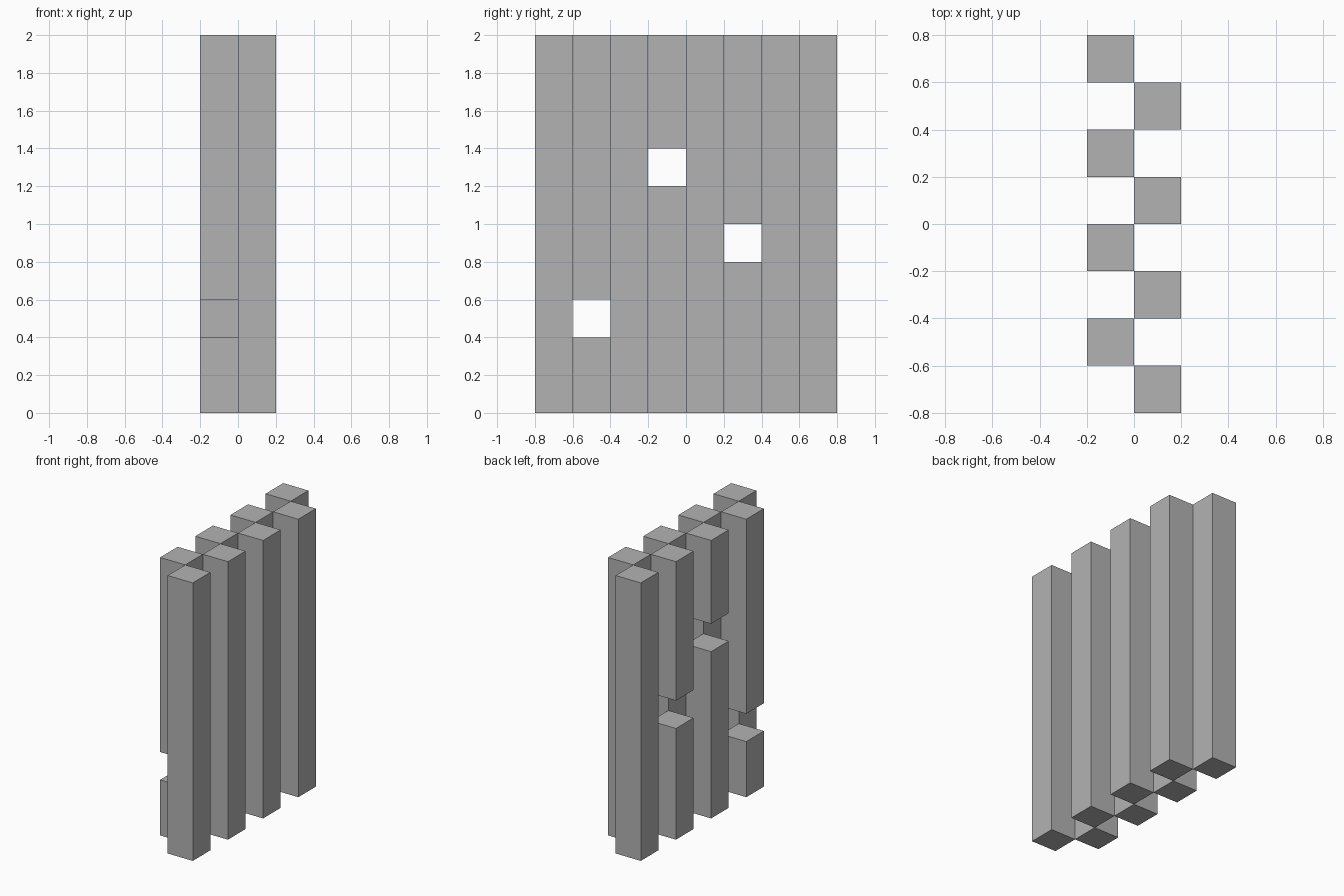
import bpy
import bmesh
from mathutils import Matrix, Vector

cube = bpy.data.objects.get("Cube")
if cube:
    bpy.data.objects.remove(cube, do_unlink=True)

SIZE = 0.2      # slat width and depth
HEIGHT = 2.0

grey = bpy.data.materials.new("plain_grey")
grey.use_nodes = True
colour = (0.45, 0.45, 0.45, 1)
grey.diffuse_color = colour
grey.node_tree.nodes["Principled BSDF"].inputs["Base Color"].default_value = colour


def slat(name, x, y, spans):
    """Square upright made of one box per (bottom, top) span."""
    bm = bmesh.new()
    for bottom, top in spans:
        place = Matrix.Translation(Vector((x, y, (bottom + top) / 2)))
        scale = Matrix.Diagonal((SIZE, SIZE, top - bottom, 1))
        bmesh.ops.create_cube(bm, size=1, matrix=place @ scale)
    mesh = bpy.data.meshes.new(name)
    bm.to_mesh(mesh)
    bm.free()
    mesh.materials.append(grey)
    bpy.context.collection.objects.link(bpy.data.objects.new(name, mesh))


# Bottom of the square gap in each right-hand slat, front to back
gaps = [0.4, 1.2, 0.8, None]

for i, gap in enumerate(gaps):
    y = -0.7 + 2 * SIZE * i
    # Solid slats on the left side
    slat(f"left_slat_{i + 1}", SIZE / 2, y, [(0, HEIGHT)])
    # Slats on the right side, staggered one step back
    spans = [(0, HEIGHT)] if gap is None else [(0, gap), (gap + SIZE, HEIGHT)]
    slat(f"right_slat_{i + 1}", -SIZE / 2, y + SIZE, spans)
